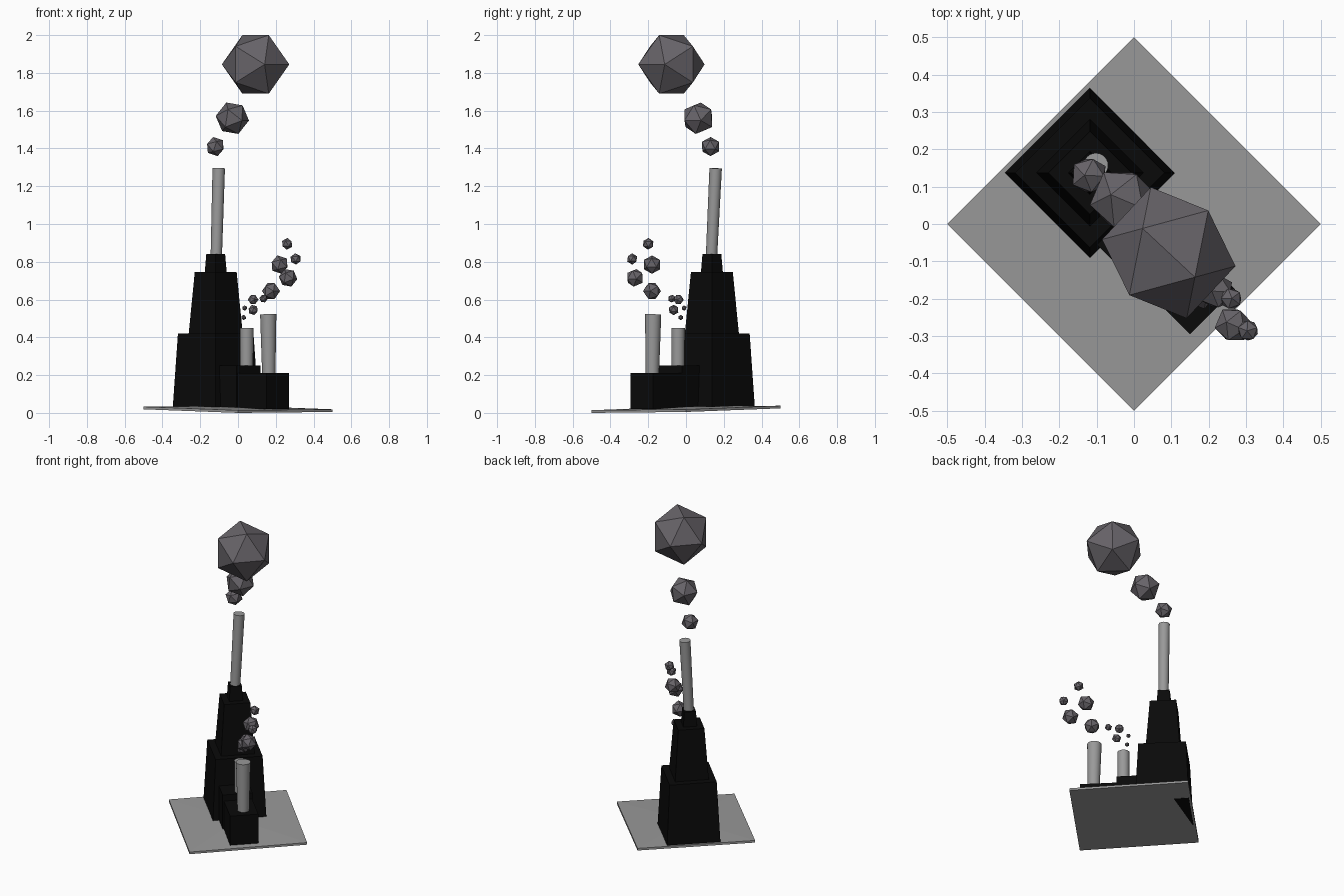
import bpy
from math import radians, sqrt
from mathutils import Vector

if "Cube" in bpy.data.objects:
    bpy.data.objects.remove(bpy.data.objects["Cube"])


def material(name, color):
    m = bpy.data.materials.new(name)
    m.use_nodes = True
    m.diffuse_color = (*color, 1)
    m.node_tree.nodes["Principled BSDF"].inputs["Base Color"].default_value = (*color, 1)
    return m


grey = material("light grey", (0.32, 0.32, 0.32))
black = material("soot black", (0.003, 0.003, 0.003))
smoke = material("smoke grey", (0.135, 0.125, 0.14))


def finish(name, mat):
    ob = bpy.context.object
    ob.name = name
    ob.data.materials.append(mat)
    return ob


def taper(name, mat, base, top, r1, r2, sides=4):
    """Straight or leaning tapered prism between two centre points."""
    a, b = Vector(base), Vector(top)
    bpy.ops.mesh.primitive_cone_add(vertices=sides, radius1=r1, radius2=r2,
                                    depth=(b - a).length, location=(a + b) / 2)
    ob = finish(name, mat)
    ob.rotation_euler = Vector((0, 0, 1)).rotation_difference(b - a).to_euler()
    return ob


def hall(name, s, d, z):
    """Box on the diagonal: s runs across the building, d along it."""
    sm, dm = sum(s) / 2, sum(d) / 2
    bpy.ops.mesh.primitive_cube_add(size=1, location=((sm + dm) / 2, (sm - dm) / 2, sum(z) / 2))
    ob = finish(name, black)
    ob.scale = ((d[1] - d[0]) / sqrt(2), (s[1] - s[0]) / sqrt(2), z[1] - z[0])
    ob.rotation_euler.z = radians(-45)


# Ground plate, slightly tilted, with a shallow raised middle
tilt = (0.024, 0.014, 0)
plate = taper("ground_plate", grey, (0, 0, 0.012), (0, 0, 0.026), 0.5, 0.5)
mound = taper("ground_mound", grey, (0, 0, 0.026), (0, 0, 0.034), 0.5, 0)
for ob in (plate, mound):
    ob.rotation_euler = tilt

# Stepped tower
cx, cy = -0.118, 0.137
for name, z1, z2, r1, r2 in (("tower_base", 0.02, 0.42, 0.228, 0.2),
                             ("tower_middle", 0.42, 0.745, 0.143, 0.111),
                             ("tower_cap", 0.745, 0.84, 0.058, 0.05)):
    taper(name, black, (cx, cy, z1), (cx, cy, z2), r1, r2)

# Low halls
hall("middle_hall", (-0.155, 0.1), (-0.15, 0.14), (0.02, 0.25))
hall("end_hall", (-0.145, 0.095), (0.1, 0.445), (0.02, 0.21))

# Chimneys
for name, base, top, r1, r2 in (
        ("tall_chimney", (-0.115, 0.135, 0.83), (-0.102, 0.157, 1.295), 0.03, 0.033),
        ("wide_chimney", (0.163, -0.178, 0.2), (0.16, -0.174, 0.522), 0.035, 0.043),
        ("short_chimney", (0.046, -0.042, 0.24), (0.046, -0.042, 0.45), 0.034, 0.036)):
    taper(name, grey, base, top, r1, r2, 24)
    bpy.ops.object.shade_smooth_by_angle()

# Smoke puffs above each chimney
puffs = {
    "tall": [(0.093, -0.077, 1.845, 0.182), (-0.03, 0.065, 1.56, 0.09),
             (-0.12, 0.13, 1.41, 0.052)],
    "wide": [(0.175, -0.18, 0.645, 0.049), (0.265, -0.27, 0.715, 0.05),
             (0.22, -0.18, 0.785, 0.05), (0.305, -0.285, 0.815, 0.03),
             (0.26, -0.2, 0.895, 0.031)],
    "short": [(0.08, -0.04, 0.6, 0.029), (0.135, -0.075, 0.605, 0.022),
              (0.08, -0.065, 0.545, 0.028), (0.035, -0.01, 0.555, 0.014),
              (0.03, -0.028, 0.505, 0.014)],
}
for chimney, group in puffs.items():
    for i, (x, y, z, r) in enumerate(group):
        bpy.ops.mesh.primitive_ico_sphere_add(
            subdivisions=1, radius=r, location=(x, y, z),
            rotation=(0, radians(-31.7 + 9 * i), radians(-43 + 20 * i)))
        finish(f"{chimney}_smoke_{i + 1}", smoke)
